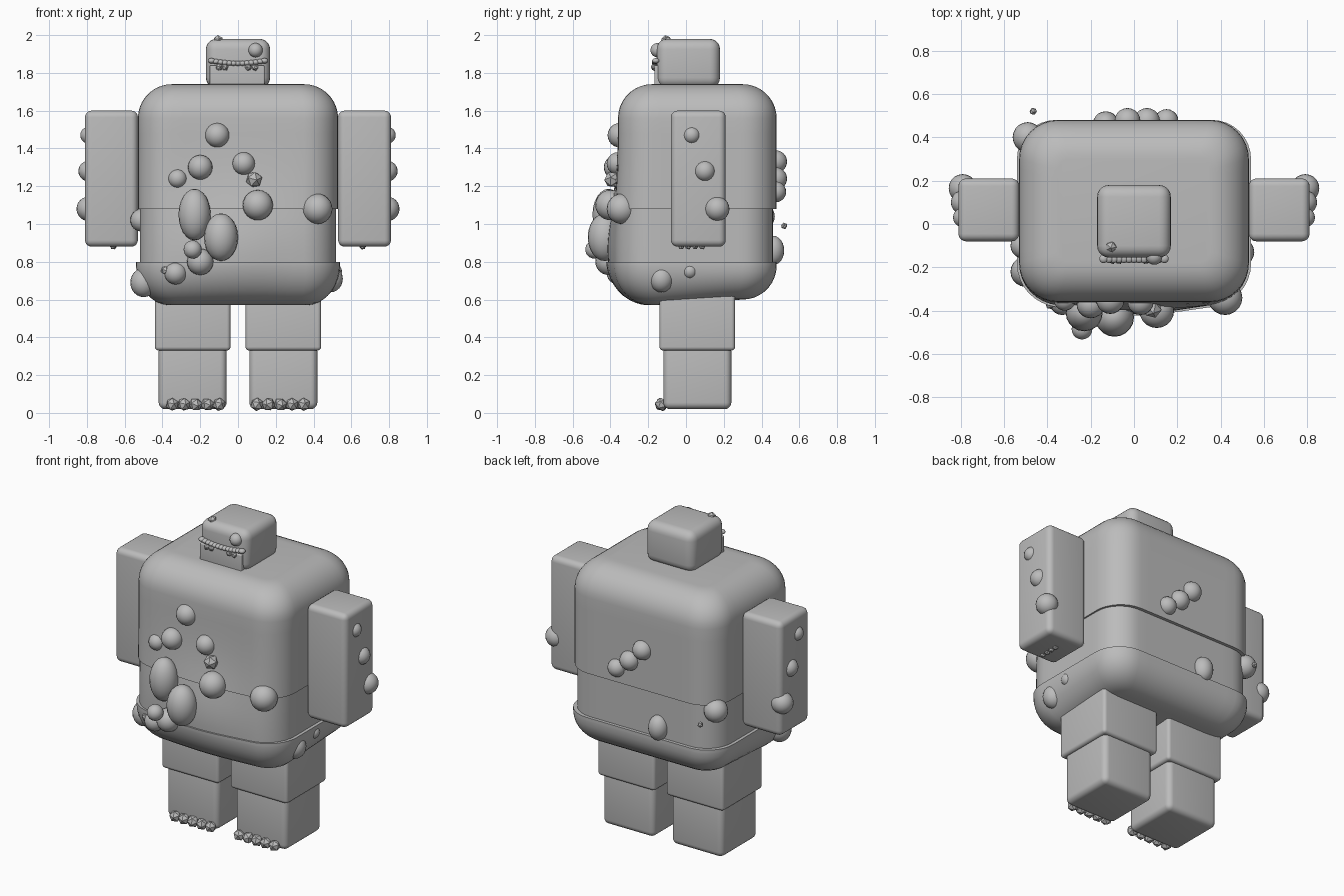
import bpy, bmesh, math, random
from mathutils import Matrix, Vector

if "Cube" in bpy.data.objects:
    bpy.data.objects.remove(bpy.data.objects["Cube"])

random.seed(4)
stone = bpy.data.materials.new("stone grey")
stone.diffuse_color = (0.5, 0.5, 0.5, 1)
stone.use_nodes = True
stone.node_tree.nodes["Principled BSDF"].inputs["Base Color"].default_value = stone.diffuse_color


def finish(name, bm, smooth=True):
    bmesh.ops.recalc_face_normals(bm, faces=bm.faces[:])
    me = bpy.data.meshes.new(name)
    bm.to_mesh(me)
    bm.free()
    ob = bpy.data.objects.new(name, me)
    bpy.context.collection.objects.link(ob)
    me.materials.append(stone)
    if smooth:
        bpy.ops.object.select_all(action='DESELECT')
        bpy.context.view_layer.objects.active = ob
        ob.select_set(True)
        bpy.ops.object.shade_smooth_by_angle(angle=math.radians(35))
    return ob


def block(name, x0, x1, y0, y1, z0, z1, bevel):
    """Box with rounded edges."""
    bm = bmesh.new()
    m = Matrix.Translation(((x0 + x1) / 2, (y0 + y1) / 2, (z0 + z1) / 2))
    m = m @ Matrix.Diagonal((x1 - x0, y1 - y0, z1 - z0, 1))
    bmesh.ops.create_cube(bm, size=1, matrix=m)
    bmesh.ops.bevel(bm, geom=bm.edges[:], offset=bevel, segments=5,
                    profile=0.5, affect='EDGES')
    return finish(name, bm)


def outline(x0, x1, y0, y1, r):
    """Rounded rectangle with subdivided straight sides."""
    pts = []
    for cx, cy, a0 in ((x1 - r, y1 - r, 0), (x0 + r, y1 - r, 90),
                       (x0 + r, y0 + r, 180), (x1 - r, y0 + r, 270)):
        for i in range(9):
            a = math.radians(a0 + i * 11.25)
            pts.append(Vector((cx + r * math.cos(a), cy + r * math.sin(a), 0)))
    full = []
    for c in range(4):
        full += pts[c * 9:c * 9 + 9]
        a, b = pts[c * 9 + 8], pts[(c * 9 + 9) % 36]
        full += [a.lerp(b, k / 10) for k in range(1, 10)]
    return full


def bulge(p):
    """Push the front of the belly outwards and let its underside sag."""
    if p.y < 0:
        f = min(1, -p.y / 0.3)
        p.y -= 0.065 * f * math.exp(-(p.x / 0.36) ** 2) * math.exp(-((p.z - 0.86) / 0.3) ** 2)
    if p.z < 0.75:
        p.z -= 0.03 * max(0, min(1, (0.25 - p.y) / 0.4)) * (0.75 - p.z) / 0.15
    return p


def trunk(name, half_x, y0, y1, z0, z1, corner, top=0.0, bottom=0.0):
    """Stacked outlines, with optional quarter-round top and bottom."""
    steps = []
    for i in range(10):
        a = math.radians(i * 10)
        if bottom:
            steps.append((z0 + bottom * (1 - math.sin(a)), bottom * (1 - math.cos(a))))
    steps.reverse()
    lo, hi = z0 + bottom, z1 - top
    steps += [(lo + (hi - lo) * i / 6, 0) for i in range(1 if bottom else 0, 7)]
    if top:
        for i in range(1, 10):
            a = math.radians(i * 10)
            steps.append((hi + top * math.sin(a), top * (1 - math.cos(a))))
    bm = bmesh.new()
    rings = []
    for z, d in steps:
        pts = outline(-half_x + d, half_x - d, y0 + d, y1 - d, max(0.03, corner - d * 0.7))
        rings.append([bm.verts.new(bulge(Vector((p.x, p.y, z)))) for p in pts])
    n = len(rings[0])
    for a, b in zip(rings, rings[1:]):
        for i in range(n):
            bm.faces.new((a[i], a[(i + 1) % n], b[(i + 1) % n], b[i]))
    bm.faces.new(rings[0])
    bm.faces.new(rings[-1])
    return finish(name, bm)


def wart(name, x, y, z, r, stretch=1.0):
    bm = bmesh.new()
    m = Matrix.Translation((x, y, z)) @ Matrix.Diagonal((r, r, r * stretch, 1))
    bmesh.ops.create_uvsphere(bm, u_segments=20, v_segments=12, radius=1, matrix=m)
    return finish(name, bm)


def pebble(name, x, y, z, r):
    """Small faceted stone."""
    bm = bmesh.new()
    rot = Matrix.Rotation(random.uniform(0, 3), 4, Vector((1, 0.6, 0.3)))
    bmesh.ops.create_icosphere(bm, subdivisions=1, radius=r,
                               matrix=Matrix.Translation((x, y, z)) @ rot)
    return finish(name, bm, False)


# Trunk in three layers
trunk("chest", 0.53, -0.36, 0.48, 1.08, 1.74, 0.18, top=0.18)
trunk("belly", 0.52, -0.35, 0.46, 0.78, 1.09, 0.17)
trunk("hips", 0.54, -0.36, 0.48, 0.60, 0.80, 0.18, bottom=0.18)

# Arms and legs, mirrored
for s, side in ((1, "right"), (-1, "left")):
    def limb(name, x0, x1, *rest):
        block(f"{side}_{name}", *sorted((s * x0, s * x1)), *rest)
    limb("arm", 0.53, 0.81, -0.08, 0.21, 0.88, 1.60, 0.035)
    limb("thigh", 0.04, 0.44, -0.14, 0.26, 0.33, 0.63, 0.02)
    limb("shin", 0.06, 0.42, -0.12, 0.24, 0.02, 0.36, 0.035)
    for y, z, r in ((0.03, 1.47, 0.045), (0.10, 1.28, 0.055), (0.165, 1.08, 0.065)):
        wart(f"{side}_arm_wart", s * 0.79, y, z, r)
    for i in range(4):
        pebble(f"{side}_finger", s * 0.66, -0.025 + i * 0.037, 0.882, 0.018)
    for i in range(5):
        pebble(f"{side}_toe", s * (0.10 + i * 0.062), -0.13, 0.045, 0.036)

# Head with brow, teeth and lumps
block("head", -0.17, 0.17, -0.155, 0.18, 1.72, 1.98, 0.055)
block("jaw", -0.15, 0.14, -0.168, -0.05, 1.72, 1.84, 0.006)
for i in range(13):
    t = i / 6 - 1
    wart("brow", t * 0.14, -0.16, 1.85 + 0.014 * t * t, 0.02, 0.7)
for x in (-0.10, -0.07, 0.055, 0.09):
    pebble("tooth", x, -0.166, 1.83, 0.02)
wart("head_wart", 0.093, -0.15, 1.92, 0.038)
pebble("head_stone", -0.105, -0.105, 1.972, 0.028)

# Warts on the trunk: x, y, z, radius, vertical stretch
for w in ((-0.11, -0.35, 1.47, 0.065, 1), (-0.20, -0.37, 1.30, 0.065, 1),
          (0.03, -0.36, 1.32, 0.06, 1), (0.105, -0.40, 1.10, 0.08, 1),
          (0.42, -0.34, 1.08, 0.08, 1), (-0.32, -0.35, 1.24, 0.05, 1),
          (-0.09, -0.43, 0.93, 0.09, 1.4), (-0.23, -0.41, 1.05, 0.085, 1.6),
          (-0.20, -0.41, 0.80, 0.07, 1), (-0.24, -0.485, 0.865, 0.048, 1),
          (-0.50, -0.22, 0.69, 0.07, 1.1), (-0.33, -0.36, 0.74, 0.06, 1),
          (0.49, -0.13, 0.71, 0.065, 1.1), (0.51, 0.02, 0.75, 0.04, 1),
          (-0.51, -0.10, 1.02, 0.06, 1), (-0.49, 0.40, 1.04, 0.07, 1),
          (-0.03, 0.475, 1.33, 0.06, 1), (0.06, 0.475, 1.24, 0.06, 1),
          (0.15, 0.475, 1.17, 0.055, 1), (-0.13, 0.46, 0.86, 0.06, 1.3)):
    wart("trunk_wart", *w)
for p in ((0.085, -0.39, 1.235, 0.045), (-0.385, -0.37, 0.755, 0.025),
          (-0.465, 0.52, 0.99, 0.018)):
    pebble("trunk_stone", *p)
